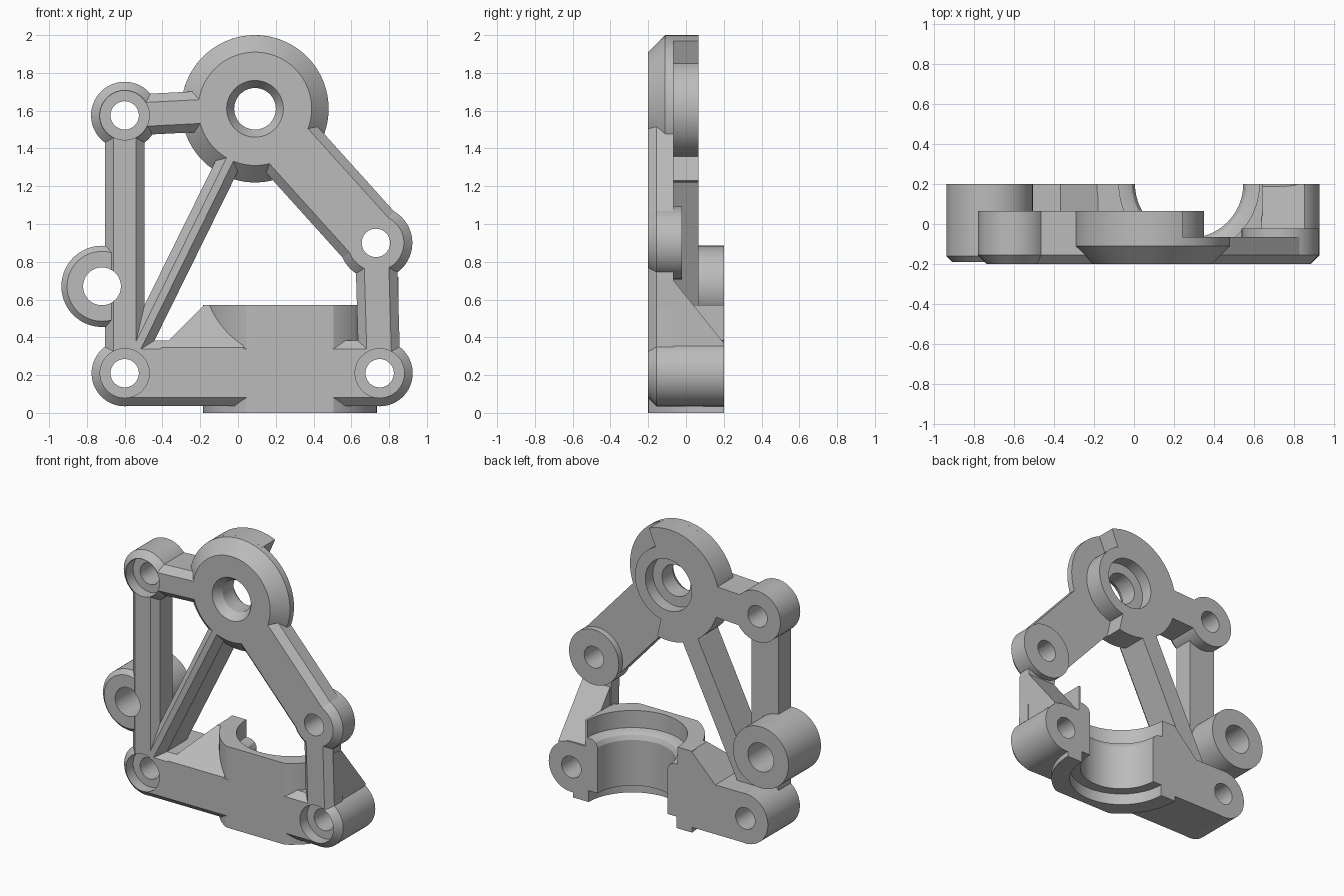
import bpy, bmesh
from math import sin, cos, radians, tau
from mathutils import Vector

if "Cube" in bpy.data.objects:
    bpy.data.objects.remove(bpy.data.objects["Cube"])

FRONT, CHAMFER, MID_BACK, BACK = -0.2, 0.045, 0.065, 0.2
parts, cutters = [], []

grey = bpy.data.materials.new("plain grey")
grey.use_nodes = True
grey.diffuse_color = (0.5, 0.5, 0.5, 1)
grey.node_tree.nodes["Principled BSDF"].inputs["Base Color"].default_value = (0.5, 0.5, 0.5, 1)


def finish(name, bm, group):
    bmesh.ops.recalc_face_normals(bm, faces=bm.faces)
    mesh = bpy.data.meshes.new(name)
    bm.to_mesh(mesh)
    bm.free()
    mesh.materials.append(grey)
    ob = bpy.data.objects.new(name, mesh)
    bpy.context.scene.collection.objects.link(ob)
    group.append(ob)
    return ob


def loft(name, rings, group=parts):
    """Closed solid through a list of point rings."""
    bm = bmesh.new()
    loops = [[bm.verts.new(p) for p in ring] for ring in rings]
    n = len(loops[0])
    for a, b in zip(loops, loops[1:]):
        for i in range(n):
            j = (i + 1) % n
            bm.faces.new((a[i], a[j], b[j], b[i]))
    bm.faces.new(loops[0])
    bm.faces.new(loops[-1])
    return finish(name, bm, group)


def lathe_y(name, c, profile, group=parts, n=72):
    """Turned solid along y; profile holds (radius, y)."""
    return loft(name, [[(c[0] + r * cos(tau * i / n), y, c[1] + r * sin(tau * i / n))
                        for i in range(n)] for r, y in profile], group)


def arm(name, a, b, half, back, chamfer=CHAMFER):
    """Straight bar with chamfered front edges between two centres."""
    a, b = Vector((a[0], 0, a[1])), Vector((b[0], 0, b[1]))
    d = (b - a).normalized()
    side = Vector((d.z, 0, -d.x))
    flat, shoulder = half - chamfer, FRONT + CHAMFER
    section = [(-half, back), (half, back), (half, shoulder),
               (flat, FRONT), (-flat, FRONT), (-half, shoulder)]
    return loft(name, [[e + side * u + Vector((0, y, 0)) for u, y in section] for e in (a, b)])


def boss(name, c, r, back, hole, chamfer=CHAMFER, front=FRONT, sink=None):
    """Round boss with a through hole and optional counterbore."""
    lathe_y(name, c, [(r - chamfer, front), (r, front + chamfer), (r, back)])
    profile = [(hole, -0.3), (hole, 0.3)]
    if sink:
        floor = FRONT + 0.08
        profile = [(sink, -0.3), (sink, floor), (hole, floor), (hole, 0.3)]
    lathe_y(name + "_cutter", c, profile, cutters)


# Centres of the round features
hub, top_left, mid_left = (0.09, 1.61), (-0.6, 1.575), (-0.72, 0.67)
low_left, low_right, mid_right = (-0.6, 0.21), (0.75, 0.21), (0.73, 0.9)

# Bosses
boss("top_left_boss", top_left, 0.178, MID_BACK, 0.075, sink=0.13)
boss("low_left_boss", low_left, 0.175, BACK, 0.075, sink=0.13)
boss("low_right_boss", low_right, 0.175, BACK, 0.075, sink=0.13)
boss("mid_right_boss", mid_right, 0.193, -0.022, 0.075)
boss("mid_left_boss", mid_left, 0.215, BACK, 0.1, chamfer=0.03, front=-0.19)

# Large hub: coned front disc, rear core and partial rear flange
lathe_y("hub_disc", hub, [(0.3, FRONT), (0.39, -0.11), (0.39, -0.065)])
lathe_y("hub_core", hub, [(0.26, -0.1), (0.26, MID_BACK)])
sector = [hub] + [(hub[0] + 0.39 * cos(radians(t)), hub[1] + 0.39 * sin(radians(t)))
                  for t in range(67, 284, 4)]
loft("hub_flange", [[(x, y, z) for x, z in sector] for y in (-0.08, MID_BACK)])
lathe_y("hub_cutter", hub, [(0.15, -0.3), (0.15, FRONT), (0.11, -0.14), (0.11, -0.02),
                            (0.18, -0.02), (0.18, 0.3)], cutters)

# Connecting arms
arm("top_arm", top_left, hub, 0.108, MID_BACK)
arm("right_arm", hub, mid_right, 0.183, -0.065)
arm("left_bar", low_left, top_left, 0.105, -0.02)
arm("diagonal_brace", low_left, hub, 0.065, MID_BACK)
arm("right_link", mid_right, low_right, 0.11, -0.065)
arm("base_bar", low_left, low_right, 0.173, BACK)

# Sloped web behind the right link
web = [(-0.155, 0.72), (-0.065, 0.7), (BACK, 0.37), (BACK, 0.21), (-0.155, 0.21)]
loft("right_web", [[(x, y, z) for y, z in web] for x in (0.635, 0.85)])

# Half-round saddle with a flattened front
SX, SY, SR = 0.275, 0.2, 0.46


def saddle(name, z0, z1, x_max):
    ring = []
    for i in range(61):
        t = radians(180 + 3 * i)
        ring.append((min(SX + SR * cos(t), x_max), max(SY + SR * sin(t), FRONT)))
    loft(name, [[(x, y, z) for x, y in ring] for z in (z0, z1)])


saddle("saddle_base", 0, 0.385, 1)
saddle("saddle_rim", 0.3, 0.57, 0.64)
bore = [(0.34, -0.1), (0.34, 0.08), (0.27, 0.08), (0.27, 0.4), (0.285, 0.43),
        (0.31, 0.445), (0.35, 0.45), (0.35, 0.62)]
loft("bore_cutter", [[(SX + r * cos(tau * i / 96), SY + r * sin(tau * i / 96), z)
                      for i in range(96)] for r, z in bore], cutters)

# Gusset left of the saddle, sloped to the front and to the side
bm = bmesh.new()
bmesh.ops.create_cube(bm, size=1)
for v in bm.verts:
    v.co = (-0.235 + 0.53 * v.co.x, 0.4 * v.co.y, 0.395 + 0.35 * v.co.z)
for point, normal in (((0, FRONT, 0.345), (0, -1, 1)), ((-0.36, 0, 0.39), (-1, 0, 1))):
    cut = bmesh.ops.bisect_plane(bm, geom=bm.verts[:] + bm.edges[:] + bm.faces[:],
                                 plane_co=point, plane_no=normal, clear_outer=True)
    edges = [e for e in cut["geom_cut"] if isinstance(e, bmesh.types.BMEdge)]
    bmesh.ops.contextual_create(bm, geom=edges)
finish("saddle_gusset", bm, parts)

# Cut every hole through every part it touches
for c in cutters:
    c.hide_render = True


def bounds(ob):
    return [(min(v.co[k] for v in ob.data.vertices), max(v.co[k] for v in ob.data.vertices))
            for k in range(3)]


for p in parts:
    for c in cutters:
        if all(a[0] < b[1] and b[0] < a[1] for a, b in zip(bounds(p), bounds(c))):
            mod = p.modifiers.new("hole", "BOOLEAN")
            mod.operation, mod.solver, mod.object = "DIFFERENCE", "EXACT", c

bpy.ops.object.select_all(action="DESELECT")
for p in parts:
    p.select_set(True)
bpy.context.view_layer.objects.active = parts[0]
bpy.ops.object.convert(target="MESH")
bpy.ops.object.shade_smooth_by_angle(angle=radians(25))
for c in cutters:
    bpy.data.objects.remove(c)
